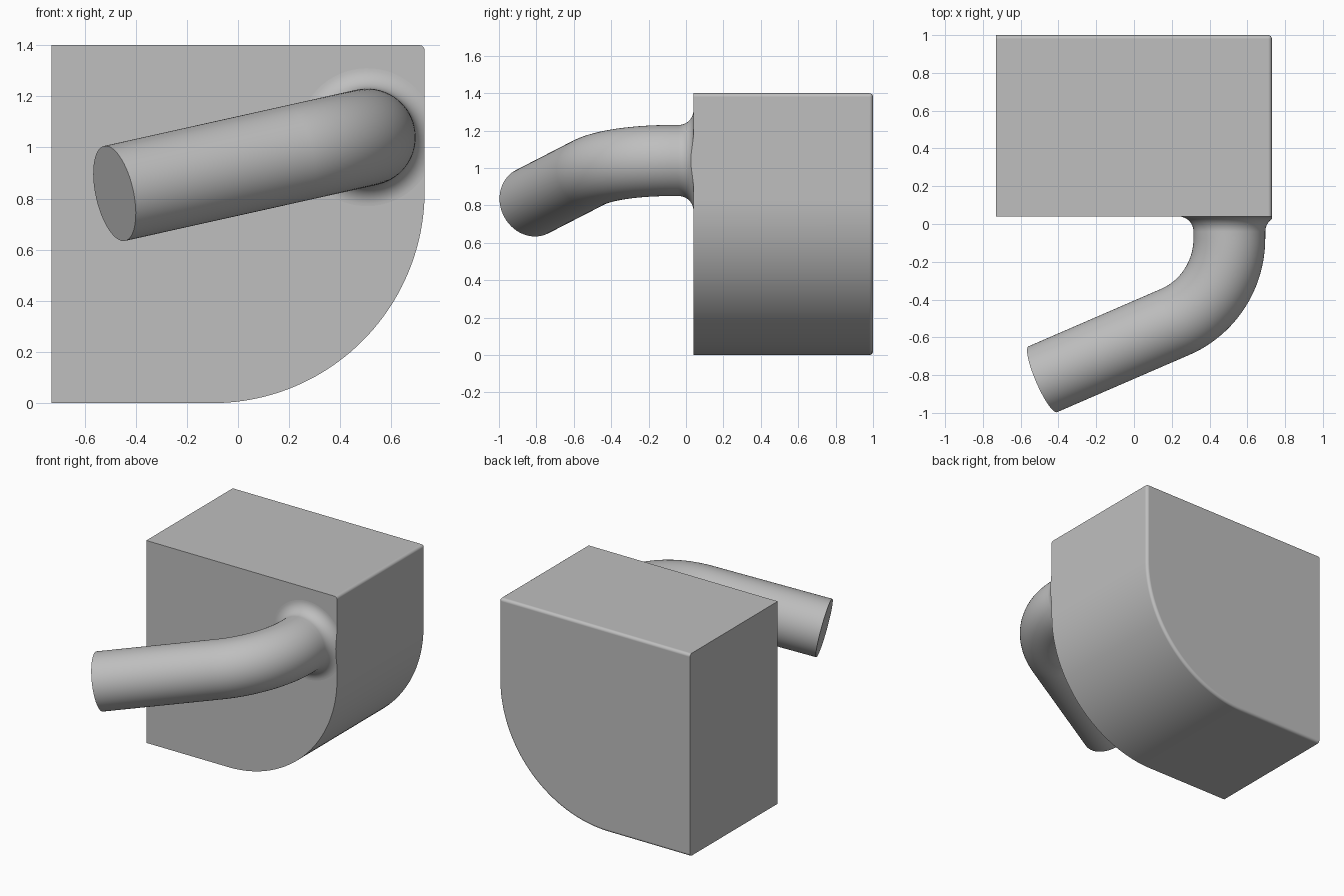
import bpy, bmesh, math
from mathutils import Vector, Matrix

cube = bpy.data.objects.get("Cube")
if cube:
    bpy.data.objects.remove(cube, do_unlink=True)

grey = bpy.data.materials.new("plain grey")
grey.use_nodes = True
colour = (0.52, 0.52, 0.52, 1)
grey.diffuse_color = colour
grey.node_tree.nodes["Principled BSDF"].inputs["Base Color"].default_value = colour

HALF, FRONT, BACK, TOP = 0.73, 0.04, 1.0, 1.4


def finish(name, bm):
    """Turn a bmesh into a smooth shaded grey object."""
    bmesh.ops.recalc_face_normals(bm, faces=bm.faces)
    mesh = bpy.data.meshes.new(name)
    bm.to_mesh(mesh)
    bm.free()
    mesh.materials.append(grey)
    obj = bpy.data.objects.new(name, mesh)
    bpy.context.collection.objects.link(obj)
    bpy.ops.object.select_all(action='DESELECT')
    obj.select_set(True)
    bpy.context.view_layer.objects.active = obj
    bpy.ops.object.shade_smooth_by_angle(angle=math.radians(32))
    weighted = obj.modifiers.new("weighted normals", 'WEIGHTED_NORMAL')
    weighted.keep_sharp = True
    return obj


# Body: a block with one large rounded lower corner
R, STEPS = 0.83, 40
profile = [(-HALF, TOP), (-HALF, 0)]
for i in range(STEPS + 1):
    a = math.pi / 2 * i / STEPS
    profile.append((HALF - R + R * math.sin(a), R - R * math.cos(a)))
profile.append((HALF, TOP))

bm = bmesh.new()
face = bm.faces.new([bm.verts.new((x, FRONT, z)) for x, z in profile])
new = bmesh.ops.extrude_face_region(bm, geom=[face])["geom"]
bmesh.ops.translate(bm, vec=(0, BACK - FRONT, 0),
                    verts=[g for g in new if isinstance(g, bmesh.types.BMVert)])


# Small rounding on the back rim and the upper corner edge
def is_rounded(edge):
    a, b = (v.co for v in edge.verts)
    back_rim = min(a.y, b.y) > BACK - 0.001 and max(a.x, b.x) > 0.001 - HALF
    corner = min(a.x, b.x) > HALF - 0.001 and min(a.z, b.z) > TOP - 0.001
    return back_rim or corner


bmesh.ops.bevel(bm, geom=[e for e in bm.edges if is_rounded(e)], offset=0.02,
                offset_type='OFFSET', segments=4, profile=0.5, affect='EDGES')
finish("body", bm)

# Pipe: path frames of centre, direction and radius, starting with a flared root
RADIUS, FLARE, BEND = 0.19, 0.08, 0.48
root = Vector((0.505, FRONT, 1.04))
out = Vector((0, -1, 0))
end = Vector((-0.483, -0.822, 0.82))
corner = Vector((root.x, -0.394, root.z))
along = (end - corner).normalized()
turn = out.angle(along)
axis = out.cross(along).normalized()
bend_start = corner - out * BEND * math.tan(turn / 2)
inward = axis.cross(out)
pivot = bend_start + inward * BEND

frames = [(root - out * 0.002, 0, RADIUS + FLARE)]
for i in range(13):
    a = math.pi / 2 * i / 12
    frames.append((root + out * FLARE * (1 - math.cos(a)), 0,
                   RADIUS + FLARE * (1 - math.sin(a))))
for i in range(25):
    a = turn * i / 24
    frames.append((pivot - Matrix.Rotation(a, 3, axis) @ inward * BEND, a, RADIUS))
frames.append((end, turn, RADIUS))

bm = bmesh.new()
SIDES = 64
rings = []
for centre, angle, radius in frames:
    spin = Matrix.Rotation(angle, 3, axis)
    u, w = spin @ inward, axis
    rings.append([bm.verts.new(centre + radius * (u * math.cos(t) + w * math.sin(t)))
                  for t in (math.tau * k / SIDES for k in range(SIDES))])
for lower, upper in zip(rings, rings[1:]):
    for k in range(SIDES):
        n = (k + 1) % SIDES
        bm.faces.new((lower[k], lower[n], upper[n], upper[k]))
bm.faces.new(rings[0])
bm.faces.new(rings[-1])

# Trim the flare flush with the side of the body
cut = bmesh.ops.bisect_plane(bm, geom=bm.verts[:] + bm.edges[:] + bm.faces[:],
                             plane_co=(HALF, 0, 0), plane_no=(1, 0, 0),
                             clear_outer=True)["geom_cut"]
rim = [g for g in cut if isinstance(g, bmesh.types.BMEdge) and g.is_valid]
bmesh.ops.holes_fill(bm, edges=rim, sides=0)
finish("bent_pipe", bm)
